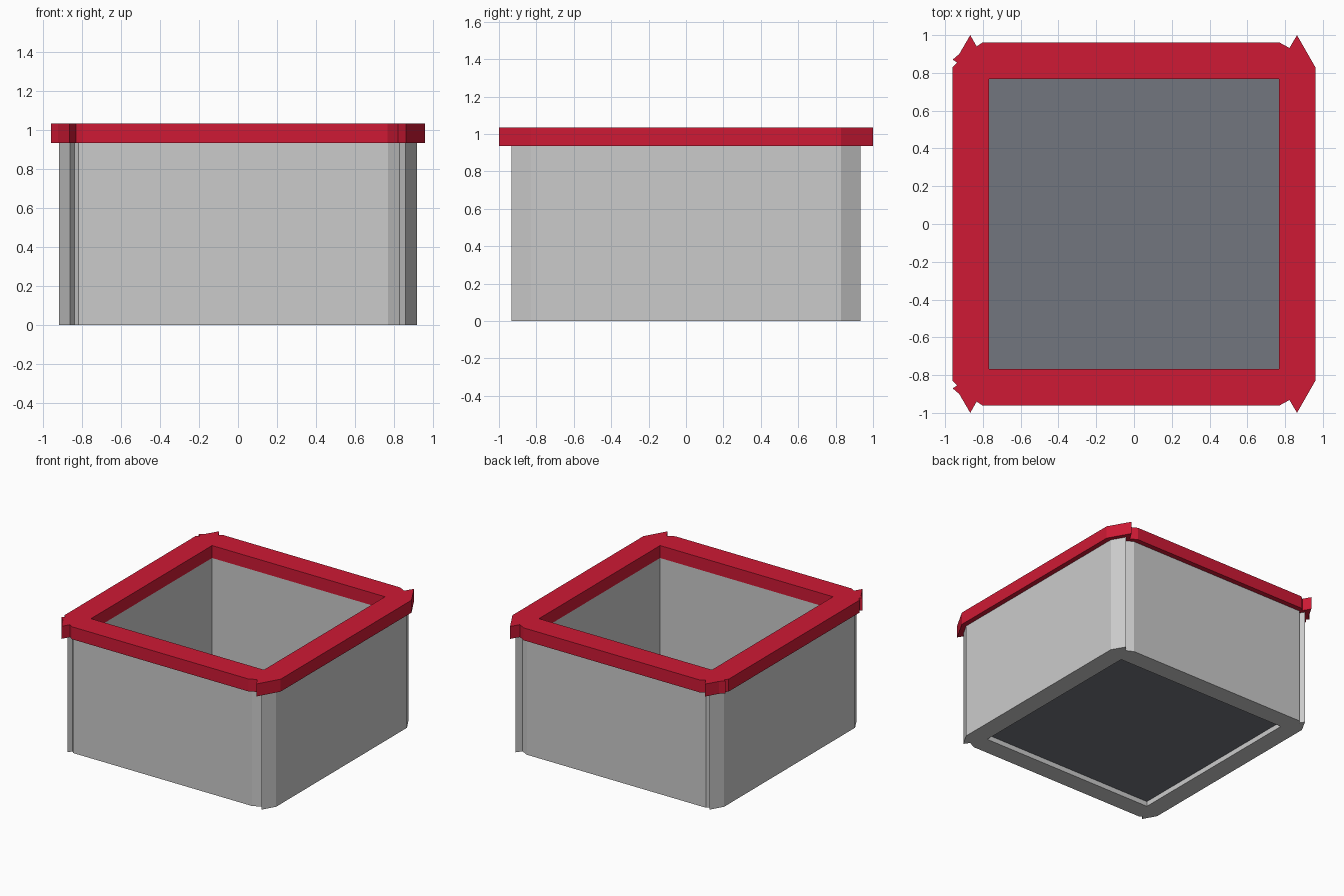
import bpy, bmesh

if "Cube" in bpy.data.objects:
    bpy.data.objects.remove(bpy.data.objects["Cube"])

INNER = 0.768   # half width of the square opening


def material(name, rgb):
    m = bpy.data.materials.new(name)
    m.diffuse_color = (*rgb, 1.0)
    m.use_nodes = True
    m.node_tree.nodes["Principled BSDF"].inputs["Base Color"].default_value = m.diffuse_color
    return m


def mirrored(half):
    """Close an outline given for +y (left to right) by mirroring it to -y."""
    return half + [(x, -y) for x, y in reversed(half)]


def prism(name, loops, z0, z1, mat=None):
    """Extrude flat outlines (outer loop, optional hole) from z0 to z1."""
    bm = bmesh.new()
    edges = []
    for loop in loops:
        vs = [bm.verts.new((x, y, z0)) for x, y in loop]
        edges += [bm.edges.new((a, b)) for a, b in zip(vs, vs[1:] + vs[:1])]
    bmesh.ops.triangle_fill(bm, edges=edges, use_beauty=True, use_dissolve=False)
    ext = bmesh.ops.extrude_face_region(bm, geom=bm.faces[:], use_keep_orig=True)
    top = [g for g in ext["geom"] if isinstance(g, bmesh.types.BMVert)]
    bmesh.ops.translate(bm, verts=top, vec=(0, 0, z1 - z0))
    bmesh.ops.recalc_face_normals(bm, faces=bm.faces[:])
    me = bpy.data.meshes.new(name)
    bm.to_mesh(me)
    bm.free()
    if mat:
        me.materials.append(mat)
    ob = bpy.data.objects.new(name, me)
    bpy.context.collection.objects.link(ob)
    return ob


red = material("red", (0.62, 0.01, 0.035))
slate = material("slate", (0.17, 0.18, 0.21))
opening = mirrored([(-INNER, INNER), (INNER, INNER)])

# Walls with pointed, notched corners
wall = mirrored([(-0.92, 0.83), (-0.862, 0.933), (-0.84, 0.90), (-0.82, 0.92),
                 (0.77, 0.92), (0.83, 0.89), (0.86, 0.933), (0.92, 0.83)])
prism("walls", [wall, opening], 0.0, 0.935)

# Overhanging red rim, with an extra nick on the left corners
rim = mirrored([(-0.96, 0.83), (-0.937, 0.855), (-0.96, 0.87), (-0.925, 0.90),
                (-0.867, 1.0), (-0.833, 0.94), (-0.80, 0.962),
                (0.768, 0.962), (0.823, 0.932), (0.863, 1.0), (0.96, 0.83)])
prism("rim", [rim, opening], 0.935, 1.035, red)

# Floor panel, set slightly above the bottom edge
prism("floor", [opening], 0.04, 0.05, slate)
